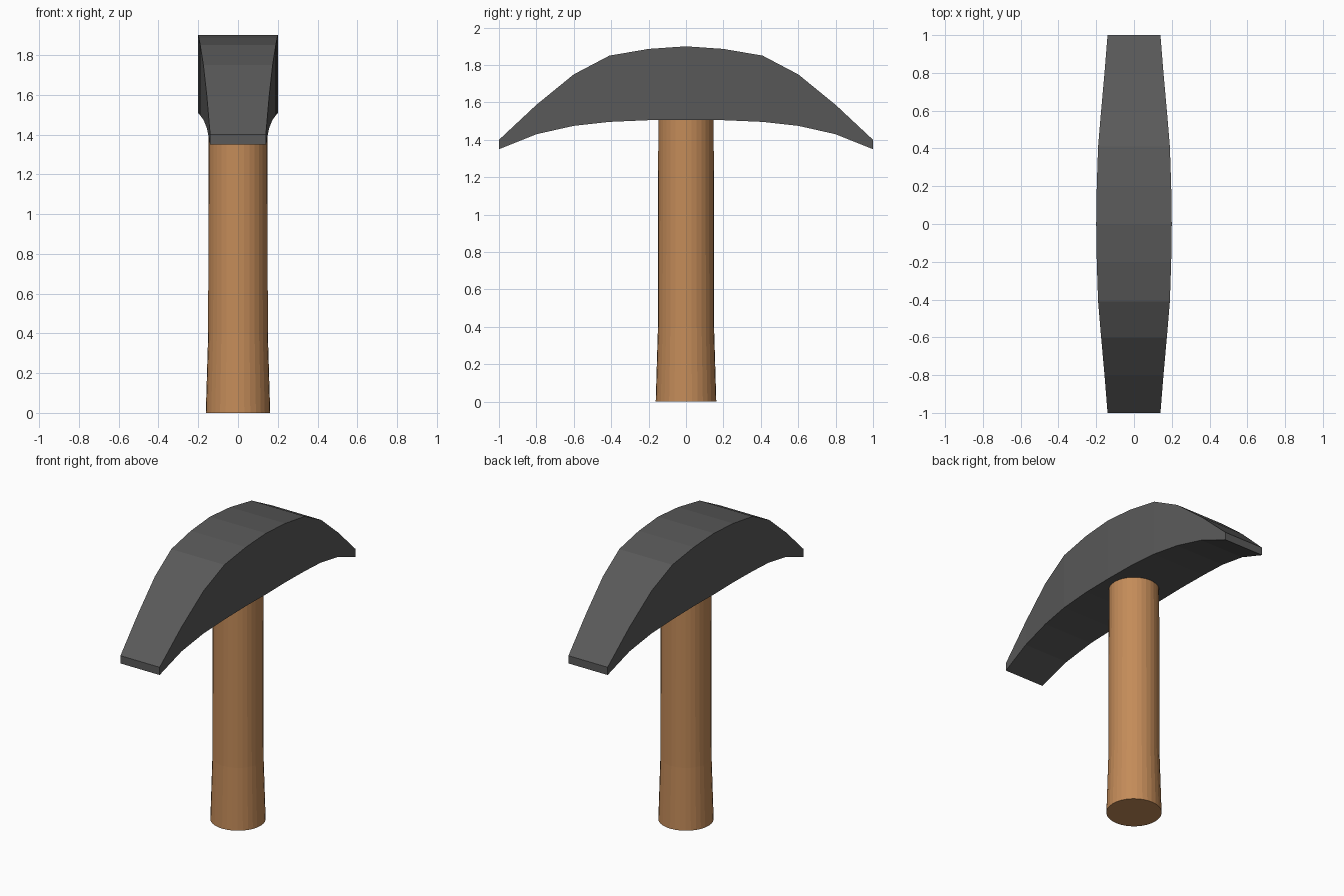
import bpy, bmesh, math

if "Cube" in bpy.data.objects:
    bpy.data.objects.remove(bpy.data.objects["Cube"])


def material(name, rgb):
    m = bpy.data.materials.new(name)
    m.diffuse_color = (*rgb, 1)
    m.use_nodes = True
    m.node_tree.nodes["Principled BSDF"].inputs["Base Color"].default_value = m.diffuse_color
    return m


def loft(name, rings, mat):
    """Skin a list of equal-length vertex rings and cap both ends."""
    bm = bmesh.new()
    rows = [[bm.verts.new(p) for p in ring] for ring in rings]
    n = len(rows[0])
    for a, b in zip(rows, rows[1:]):
        for i in range(n):
            j = (i + 1) % n
            bm.faces.new((a[i], a[j], b[j], b[i]))
    bm.faces.new(rows[0])
    bm.faces.new(rows[-1])
    bmesh.ops.recalc_face_normals(bm, faces=bm.faces)
    me = bpy.data.meshes.new(name)
    bm.to_mesh(me)
    bm.free()
    me.materials.append(mat)
    ob = bpy.data.objects.new(name, me)
    bpy.context.collection.objects.link(ob)
    return ob


iron = material("dark iron", (0.1, 0.1, 0.1))
wood = material("brown wood", (0.55, 0.26, 0.10))

# Pick head: half profile of (y, half width, bottom z, top z), mirrored over y
half = [(0.0, 0.20, 1.505, 1.90), (0.2, 0.197, 1.505, 1.886),
        (0.41, 0.19, 1.496, 1.85), (0.6, 0.174, 1.475, 1.75),
        (0.8, 0.156, 1.43, 1.587), (1.0, 0.14, 1.35, 1.40)]
stations = [(-y, w, b, t) for y, w, b, t in reversed(half[1:])] + half
loft("pick_head", [[(-w, y, b), (w, y, b), (w, y, t), (-w, y, t)]
                   for y, w, b, t in stations], iron)

# Handle: round shaft flaring towards the foot
SIDES = 32
loft("handle", [[(r * math.cos(2 * math.pi * i / SIDES),
                  r * math.sin(2 * math.pi * i / SIDES), z) for i in range(SIDES)]
                for z, r in [(0, 0.162), (0.4, 0.15), (1.55, 0.148)]], wood)
